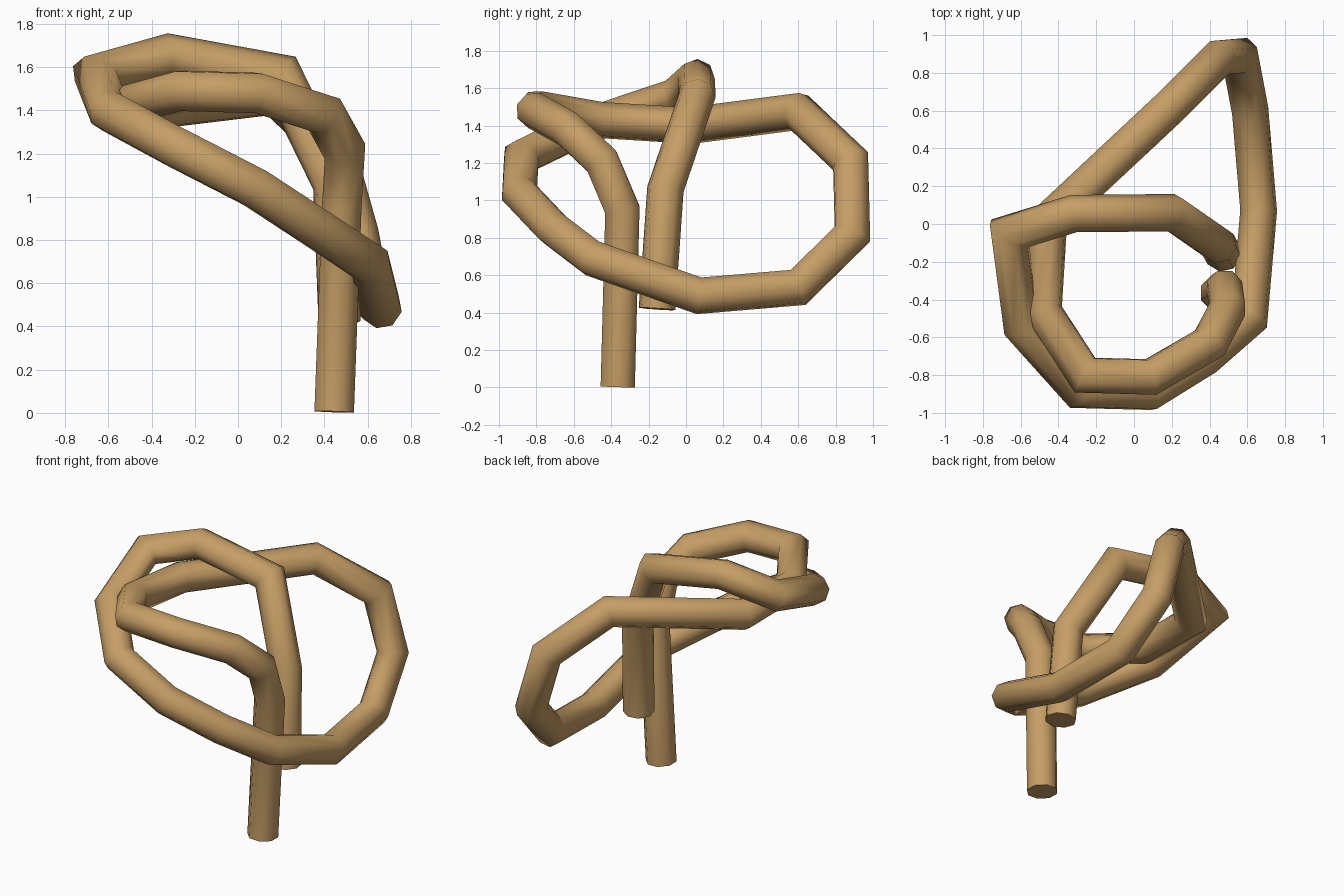
import bpy
import math
from mathutils import Vector, Quaternion

if "Cube" in bpy.data.objects:
    bpy.data.objects.remove(bpy.data.objects["Cube"])

RADIUS = 0.099
SIDES = 8

# Centre line: post foot, inner loop, back loop, front loop, hanging end
path = [Vector(p) for p in [
    (0.445, -0.365, 0.005), (0.48, -0.34, 0.95), (0.495, -0.45, 1.21),
    (0.40, -0.63, 1.38), (0.09, -0.81, 1.48), (-0.26, -0.80, 1.49),
    (-0.48, -0.46, 1.43), (-0.45, 0.02, 1.40),
    (0.17, 0.60, 1.475), (0.45, 0.88, 1.21), (0.56, 0.89, 0.82),
    (0.615, 0.60, 0.535), (0.66, 0.07, 0.49), (0.61, -0.50, 0.69),
    (0.37, -0.71, 0.85), (0.08, -0.89, 1.04), (-0.29, -0.88, 1.23),
    (-0.595, -0.54, 1.395), (-0.66, -0.05, 1.56), (-0.32, 0.055, 1.655),
    (0.20, 0.06, 1.56), (0.445, -0.11, 1.06), (0.47, -0.155, 0.42)]]


def sweep(name, pts, radius, sides):
    """Sweep a polygon along the path with mitred corners."""
    dirs = [(b - a).normalized() for a, b in zip(pts, pts[1:])]
    side = dirs[0].orthogonal().normalized()
    verts, faces = [], []
    for i, p in enumerate(pts):
        d_in = dirs[max(i - 1, 0)]
        d_out = dirs[min(i, len(dirs) - 1)]
        plane = (d_in + d_out).normalized()
        up = d_in.cross(side)
        for k in range(sides):
            a = 2 * math.pi * (k + 0.5) / sides
            off = (side * math.cos(a) + up * math.sin(a)) * radius
            # slide along the incoming direction onto the mitre plane
            off -= d_in * (off.dot(plane) / d_in.dot(plane))
            verts.append(p + off)
        side = d_in.rotation_difference(d_out) @ side
    for i in range(len(pts) - 1):
        for k in range(sides):
            n = (k + 1) % sides
            a, b = i * sides, (i + 1) * sides
            faces.append((a + k, a + n, b + n, b + k))
    faces.append(tuple(reversed(range(sides))))
    last = (len(pts) - 1) * sides
    faces.append(tuple(range(last, last + sides)))
    mesh = bpy.data.meshes.new(name)
    mesh.from_pydata(verts, [], faces)
    obj = bpy.data.objects.new(name, mesh)
    bpy.context.collection.objects.link(obj)
    return obj


tube = sweep("knotted_tube", path, RADIUS, SIDES)

# Tan colour
mat = bpy.data.materials.new("tan")
mat.diffuse_color = (0.56, 0.34, 0.13, 1)
mat.use_nodes = True
mat.node_tree.nodes["Principled BSDF"].inputs["Base Color"].default_value = mat.diffuse_color
tube.data.materials.append(mat)

# Smooth sides, crisp end caps
bpy.context.view_layer.objects.active = tube
tube.select_set(True)
bpy.ops.object.shade_smooth_by_angle(angle=math.radians(60))
